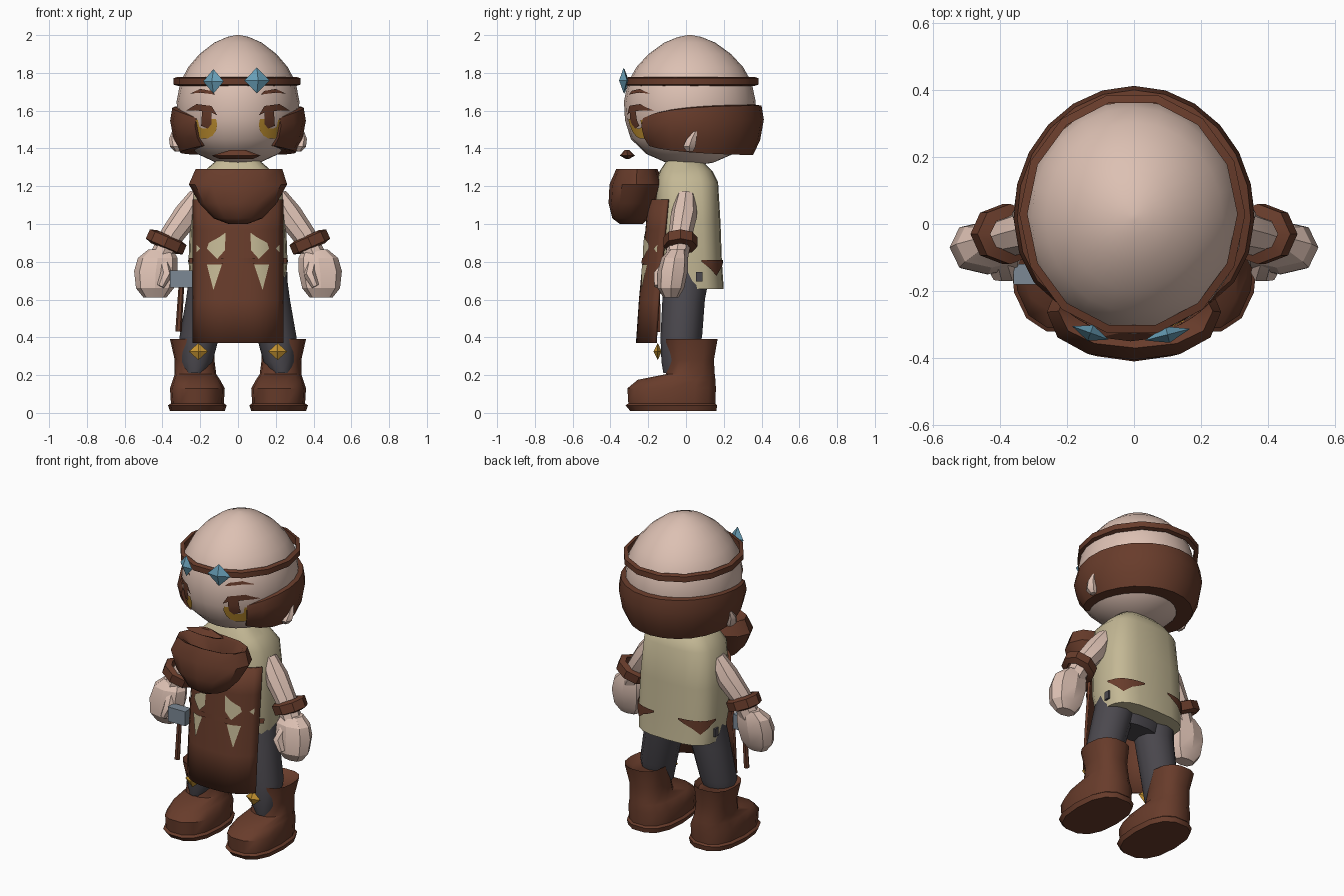
import bpy, bmesh, math
from math import sin, cos, radians, copysign
from mathutils import Vector

if "Cube" in bpy.data.objects:
    bpy.data.objects.remove(bpy.data.objects["Cube"], do_unlink=True)


def material(name, rgb):
    m = bpy.data.materials.new(name)
    m.use_nodes = True
    m.diffuse_color = (*rgb, 1)
    m.node_tree.nodes["Principled BSDF"].inputs["Base Color"].default_value = (*rgb, 1)
    return m


SKIN = material("skin", (0.72, 0.53, 0.45))
BROWN = material("brown leather", (0.138, 0.045, 0.024))
SHIRT = material("khaki cloth", (0.55, 0.48, 0.30))
DARK = material("dark cloth", (0.07, 0.065, 0.076))
GOLD = material("gold", (0.55, 0.29, 0.03))
BLUE = material("blue crystal", (0.14, 0.35, 0.48))
STEEL = material("steel", (0.20, 0.25, 0.30))


def finish(name, bm, mat, smooth=40, closed=True):
    if closed:
        bmesh.ops.recalc_face_normals(bm, faces=bm.faces)
    me = bpy.data.meshes.new(name)
    bm.to_mesh(me)
    bm.free()
    me.materials.append(mat)
    ob = bpy.data.objects.new(name, me)
    bpy.context.collection.objects.link(ob)
    if smooth:
        bpy.ops.object.select_all(action='DESELECT')
        ob.select_set(True)
        bpy.context.view_layer.objects.active = ob
        bpy.ops.object.shade_smooth_by_angle(angle=radians(smooth))
    return ob


def oval(a, rx, ry, n=2.0):
    c, s = cos(a), sin(a)
    return copysign(abs(c) ** (2 / n), c) * rx, copysign(abs(s) ** (2 / n), s) * ry


def skin_rings(bm, rings, wrap=True, caps=True):
    rows = [[bm.verts.new(p) for p in r] for r in rings]
    n = len(rows[0])
    for a, b in zip(rows, rows[1:]):
        for i in range(n if wrap else n - 1):
            j = (i + 1) % n
            bm.faces.new((a[i], a[j], b[j], b[i]))
    if caps:
        bm.faces.new(rows[0])
        bm.faces.new(rows[-1])


def loft(name, mat, sections, segs=14, n=2.0, smooth=40):
    """Stack of ovals; each section is z, centre x, half width, front y, back y."""
    bm, rings = bmesh.new(), []
    for z, cx, rx, y0, y1 in sections:
        ring = [oval(math.tau * i / segs, rx, (y1 - y0) / 2, n) for i in range(segs)]
        rings.append([(cx + x, (y0 + y1) / 2 + y, z) for x, y in ring])
    skin_rings(bm, rings)
    return finish(name, bm, mat, smooth)


def tube(name, mat, pts, radii, segs=8, smooth=40):
    pts = [Vector(p) for p in pts]
    bm, rings = bmesh.new(), []
    for i, p in enumerate(pts):
        d = (pts[min(i + 1, len(pts) - 1)] - pts[max(i - 1, 0)]).normalized()
        u = d.cross(Vector((0, 1, 0))).normalized()
        v = d.cross(u)
        rings.append([p + (u * cos(math.tau * k / segs) + v * sin(math.tau * k / segs)) * radii[i]
                      for k in range(segs)])
    skin_rings(bm, rings)
    return finish(name, bm, mat, smooth)


def ring(name, mat, centre, axis, rx, ry, w, h, segs=12):
    """Flat-sided band around an axis."""
    bm = bmesh.new()
    q = Vector(axis).to_track_quat('Z', 'Y')
    rings = []
    for dr, dz in ((-w, -h), (w, -h * 0.7), (w, h * 0.7), (-w, h), (-w, -h)):
        rings.append([Vector(centre) + q @ Vector((cos(a) * (rx + dr), sin(a) * (ry + dr), dz))
                      for a in (math.tau * i / segs for i in range(segs))])
    skin_rings(bm, rings, caps=False)
    bmesh.ops.remove_doubles(bm, verts=bm.verts, dist=1e-5)
    return finish(name, bm, mat, 30)


def gem(name, mat, centre, size, turn=0.0):
    bm = bmesh.new()
    bmesh.ops.create_uvsphere(bm, u_segments=4, v_segments=2, radius=1)
    for v in bm.verts:
        x, y, z = (v.co[i] * size[i] for i in range(3))
        v.co = Vector((x * cos(turn) - y * sin(turn), x * sin(turn) + y * cos(turn), z)) + Vector(centre)
    return finish(name, bm, mat, 0)


def box(name, mat, centre, size):
    bm = bmesh.new()
    bmesh.ops.create_cube(bm, size=1)
    for v in bm.verts:
        v.co = Vector([v.co[i] * size[i] + centre[i] for i in range(3)])
    return finish(name, bm, mat, 0)


def plate(name, mat, outline, surface, lift=0.006):
    """Thin painted shape laid on a front surface y = surface(x, z)."""
    bm = bmesh.new()
    bm.faces.new([bm.verts.new((x, 0, z)) for x, z in outline])
    bmesh.ops.triangulate(bm, faces=bm.faces)
    bmesh.ops.subdivide_edges(bm, edges=bm.edges, cuts=2, use_grid_fill=True)
    bm.normal_update()
    bmesh.ops.reverse_faces(bm, faces=[f for f in bm.faces if f.normal.y > 0])
    for v in bm.verts:
        v.co.y = surface(v.co.x, v.co.z) - lift
    return finish(name, bm, mat, 60, closed=False)


# Head
HEAD = [(1.31, 0.03), (1.325, 0.12), (1.37, 0.22), (1.45, 0.30), (1.55, 0.33), (1.65, 0.335),
        (1.75, 0.315), (1.83, 0.272), (1.9, 0.21), (1.96, 0.13), (1.99, 0.06), (2.0, 0.01)]
loft("head", SKIN, [(z, 0, r * 0.97, 0.02 - r * 1.04, 0.02 + r * 1.04) for z, r in HEAD], 24, smooth=60)


def face(x, z):
    for (z0, r0), (z1, r1) in zip(HEAD, HEAD[1:]):
        if z0 <= z <= z1:
            r = r0 + (r1 - r0) * (z - z0) / (z1 - z0)
            return 0.02 - 1.04 * math.sqrt(max(r * r - (x / 0.97) ** 2, 0))
    return 0


# Eyes and brows
arc = [radians(a) for a in range(-205, 30, 25)]
IRIS = [(0.18 + 0.07 * cos(a), 1.525 + 0.075 * sin(a)) for a in arc]
IRIS += [(0.18 + 0.035 * cos(a), 1.54 + 0.035 * sin(a)) for a in reversed(arc)]
PUPIL = [(0.14, 1.53), (0.16, 1.505), (0.195, 1.52), (0.19, 1.6), (0.14, 1.6)]
LID = [(0.11, 1.575), (0.14, 1.625), (0.22, 1.635), (0.275, 1.60), (0.21, 1.6), (0.14, 1.59)]
BROW = [(0.12, 1.685), (0.14, 1.705), (0.2, 1.715), (0.255, 1.69), (0.2, 1.695)]
for side, s in (("left", 1), ("right", -1)):
    for part, mat, shape, lift in (("iris", GOLD, IRIS, 0.005), ("pupil", BROWN, PUPIL, 0.007),
                                   ("eyelid", BROWN, LID, 0.007), ("brow", BROWN, BROW, 0.006)):
        plate(f"{side}_{part}", mat, [(s * x, z) for x, z in shape], face, lift)
    loft(f"{side}_ear", SKIN, [(1.385, s * 0.32, 0.015, 0, 0.04), (1.41, s * 0.325, 0.035, -0.02, 0.055),
                               (1.45, s * 0.335, 0.03, 0, 0.06), (1.49, s * 0.34, 0.01, 0.04, 0.06)], 6)

# Hair wrapped round the back and sides
bm, rows, N = bmesh.new(), [], 18
for i in range(N + 1):
    t = 2 * i / N - 1
    a = radians(136) * t
    top = 1.635 - 0.07 * abs(t) ** 4
    bot = 1.36 + 0.05 * abs(t) ** 3
    thin = 0.035 * abs(t) ** 8
    rows.append([(sin(a) * r * 0.92, 0.02 + cos(a) * r, bot + (top - bot) * h)
                 for h, r in ((1, 0.325), (0.97, 0.38 - thin), (0.7, 0.392 - thin),
                              (0.3, 0.372 - thin), (0.02, 0.335 - thin), (0.06, 0.23))])
skin_rings(bm, rows)
finish("hair", bm, BROWN, 40)

# Headband with crystals, moustache
ring("headband", BROWN, (-0.005, 0.03, 1.755), (0, 0, 1), 0.325, 0.352, 0.012, 0.024, 14)
gem("right_crystal", BLUE, (-0.13, -0.325, 1.755), (0.058, 0.025, 0.065), -0.35)
gem("left_crystal", BLUE, (0.1, -0.33, 1.76), (0.07, 0.025, 0.068), 0.25)
loft("moustache", BROWN, [(1.345, -0.01, 0.09, -0.32, -0.3), (1.362, -0.01, 0.13, -0.35, -0.27),
                          (1.392, 0, 0.04, -0.325, -0.3)], 8, smooth=0)

# Beard, a hollow-topped bowl
loft("beard", BROWN, [(1.0, 0, 0.05, -0.35, -0.23), (1.03, 0, 0.13, -0.39, -0.2), (1.11, 0, 0.205, -0.41, -0.16),
                      (1.21, 0, 0.26, -0.405, -0.12), (1.29, 0.005, 0.23, -0.37, -0.15),
                      (1.275, 0, 0.2, -0.34, -0.16), (1.18, 0, 0.12, -0.3, -0.17)], 12, 2.2)

# Shirt
loft("shirt", SHIRT, [(0.655, 0, 0.25, -0.12, 0.2), (0.8, 0, 0.262, -0.15, 0.19), (1.0, 0, 0.255, -0.16, 0.183),
                      (1.22, 0, 0.235, -0.16, 0.17), (1.28, 0, 0.18, -0.14, 0.14), (1.34, 0, 0.11, -0.1, 0.08)], 20, 3)
loft("hips", DARK, [(0.6, 0, 0.17, -0.08, 0.09), (0.72, 0, 0.24, -0.11, 0.13)], 14)


# Apron
def apron_y(x, z):
    return -0.2 - 0.065 * min(1, (1.13 - z) / 0.7) + 0.1 * min(1.1, abs(x) / 0.24) ** 3


bm = bmesh.new()
skin_rings(bm, [[(x * 0.03, apron_y(x * 0.03, z), z) for x in range(-8, 9)]
                for z in (0.37, 0.6, 0.8, 0.97, 1.13)], wrap=False, caps=False)
apron = finish("apron", bm, BROWN, 40, closed=False)
solid = apron.modifiers.new("thickness", 'SOLIDIFY')
solid.thickness = 0.015
solid.offset = -1
plate("apron_belt", BROWN, [(-0.26, 0.79), (0.26, 0.79), (0.26, 0.82), (-0.26, 0.82)], apron_y, 0.009)
PATCHES = ([(0.07, 0.86), (0.065, 0.955), (0.1, 0.93), (0.155, 0.9), (0.165, 0.87), (0.11, 0.815)],
           [(0.085, 0.785), (0.165, 0.785), (0.13, 0.65)], [(0.2, 0.87), (0.22, 0.85), (0.22, 0.89)])
for s in (1, -1):
    for p in PATCHES:
        plate("apron_patch", SHIRT, [(s * x, z) for x, z in p], apron_y)

for side, s in (("left", 1), ("right", -1)):
    # Belt flap round the back corner, and a small side pocket
    bm, rows = bmesh.new(), []
    for a, drop in ((12, 0.01), (30, 0.05), (45, 0.085), (60, 0.05), (72, 0.03), (80, 0.01)):
        x, y = oval(radians(a), 0.268, 0.178, 3)
        rows.append([(s * x, 0.02 + y, 0.81), (s * x, 0.02 + y, 0.81 - drop)])
    skin_rings(bm, rows if s < 0 else rows[::-1], wrap=False, caps=False)
    finish(f"{side}_belt_flap", bm, BROWN, 40, closed=False)
    box(f"{side}_pocket", DARK, (s * 0.257, 0.07, 0.72), (0.012, 0.035, 0.05))

    # Arm, cuff and fist
    tube(f"{side}_arm", SKIN, [(s * x, y, z) for x, y, z in
         ((0.21, 0, 1.15), (0.27, -0.01, 1.05), (0.35, -0.03, 0.94), (0.41, -0.05, 0.82))],
         (0.05, 0.07, 0.062, 0.06))
    ring(f"{side}_cuff", BROWN, (s * 0.38, -0.03, 0.905), (s * -0.4, 0, 0.92), 0.072, 0.088, 0.018, 0.038, 8)
    loft(f"{side}_fist", SKIN, [(0.61, s * 0.44, 0.06, -0.12, -0.04), (0.66, s * 0.44, 0.1, -0.15, -0.01),
                                (0.75, s * 0.435, 0.115, -0.15, 0.01), (0.82, s * 0.425, 0.105, -0.13, 0.01),
                                (0.865, s * 0.41, 0.065, -0.09, 0)], 8, 2.4, 25)
    tube(f"{side}_thumb", SKIN, [(s * 0.39, -0.1, 0.79), (s * 0.38, -0.145, 0.73), (s * 0.41, -0.15, 0.67)],
         (0.03, 0.032, 0.02), 6)

    # Leg, boot and gold fittings
    loft(f"{side}_leg", DARK, [(0.21, s * 0.23, 0.05, -0.12, 0), (0.27, s * 0.22, 0.085, -0.13, 0.04),
                               (0.4, s * 0.205, 0.105, -0.135, 0.085), (0.6, s * 0.16, 0.115, -0.125, 0.1),
                               (0.75, s * 0.135, 0.12, -0.11, 0.13)], 12)
    loft(f"{side}_boot", BROWN, [(0.01, s * 0.215, 0.145, -0.3, 0.165), (0.04, s * 0.215, 0.155, -0.325, 0.17),
                                 (0.05, s * 0.215, 0.14, -0.31, 0.16), (0.13, s * 0.215, 0.145, -0.315, 0.163),
                                 (0.175, s * 0.22, 0.125, -0.26, 0.16), (0.205, s * 0.225, 0.11, -0.11, 0.155),
                                 (0.28, s * 0.23, 0.105, -0.095, 0.15), (0.39, s * 0.24, 0.12, -0.11, 0.17),
                                 (0.36, s * 0.23, 0.09, -0.08, 0.13)], 14, 2.5)
    gem(f"{side}_knee_stud", GOLD, (s * 0.21, -0.15, 0.325), (0.05, 0.022, 0.045))
    gem(f"{side}_boot_buckle", GOLD, (s * 0.3, -0.08, 0.18), (0.025, 0.02, 0.022))

# Hammer hung at the right hip
box("hammer_head", STEEL, (-0.3, -0.15, 0.71), (0.12, 0.06, 0.09))
tube("hammer_handle", BROWN, [(-0.3, -0.15, 0.67), (-0.315, -0.15, 0.43)], (0.015, 0.017), 6)
